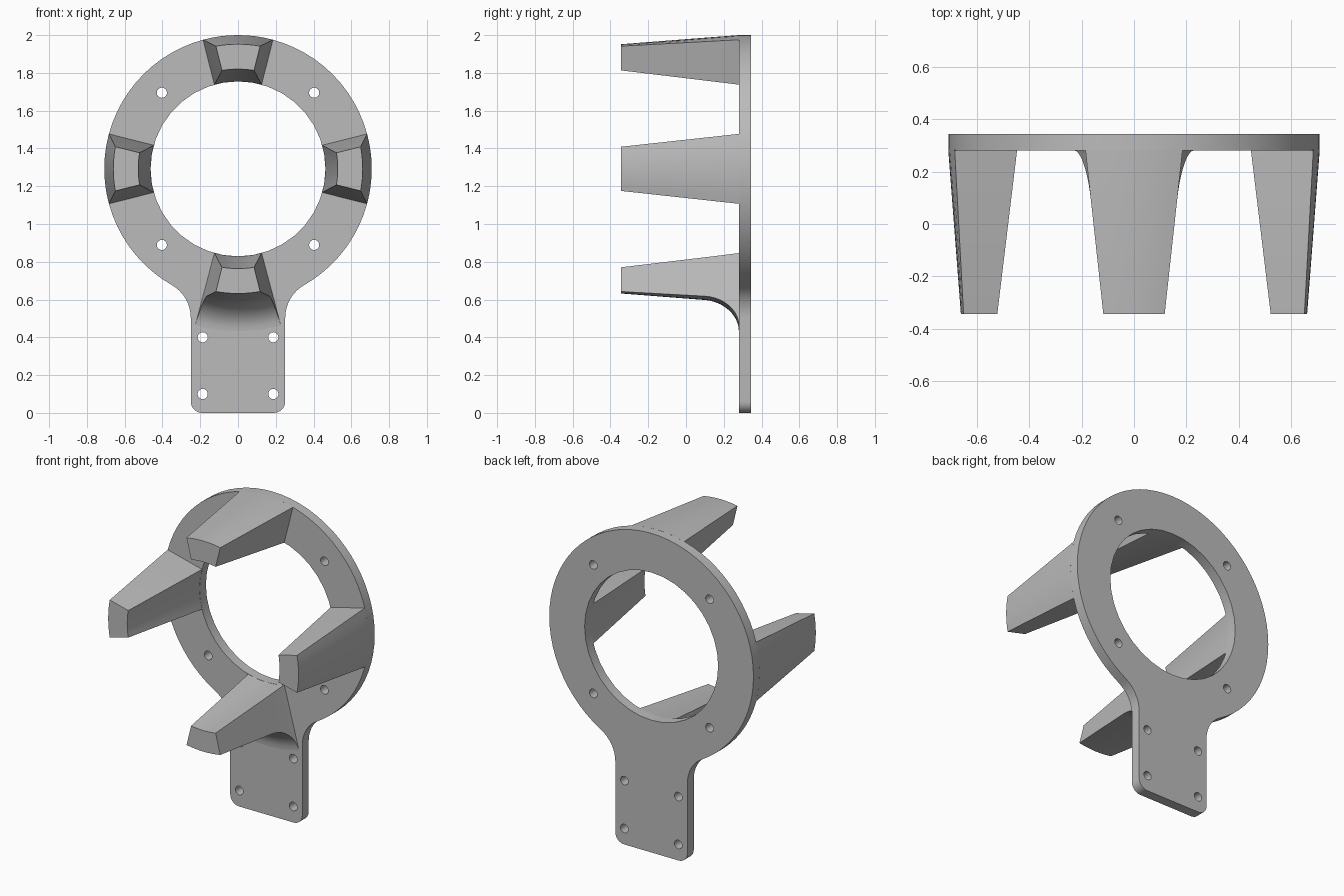
import bpy, bmesh
from math import sin, cos, pi, sqrt, atan2, radians
from mathutils import Matrix

if "Cube" in bpy.data.objects:
    bpy.data.objects.remove(bpy.data.objects["Cube"], do_unlink=True)

CZ, R_OUT, R_IN = 1.292, 0.708, 0.463      # ring centre height and radii
FRONT, BACK, TIP = 0.28, 0.343, -0.343     # plate faces and prong tip
HALF, FILLET, CORNER = 0.25, 0.2, 0.06     # tab half width and roundings

grey = bpy.data.materials.new("light grey")
grey.use_nodes = True
grey.diffuse_color = (0.5, 0.5, 0.5, 1)
grey.node_tree.nodes["Principled BSDF"].inputs["Base Color"].default_value = (0.5, 0.5, 0.5, 1)


def arc(cx, cz, r, a0, a1, n):
    return [(cx + r * cos(a0 + (a1 - a0) * i / n),
             cz + r * sin(a0 + (a1 - a0) * i / n)) for i in range(n + 1)]


def finish(obj):
    obj.data.materials.clear()
    obj.data.materials.append(grey)
    bpy.ops.object.select_all(action='DESELECT')
    obj.select_set(True)
    bpy.context.view_layer.objects.active = obj
    bpy.ops.object.shade_smooth_by_angle(angle=radians(30))


# Mounting plate: ring blended into a rounded tab
fx = HALF + FILLET
fz = CZ - sqrt((R_OUT + FILLET) ** 2 - fx ** 2)
a = atan2(fz - CZ, fx)
right = arc(HALF - CORNER, CORNER, CORNER, -pi / 2, 0, 6)
right += arc(fx, fz, FILLET, pi, a + pi, 8)
right += arc(0, CZ, R_OUT, a, pi / 2, 30)[1:]
outline = right + [(-x, z) for x, z in reversed(right[:-1])]

loops = [outline, arc(0, CZ, R_IN, 0, 2 * pi, 36)[:-1]]
holes = [(s * 0.403, CZ + t * 0.403) for s in (-1, 1) for t in (-1, 1)]
holes += [(s * 0.187, z) for s in (-1, 1) for z in (0.1, 0.4)]
loops += [arc(x, z, 0.027, 0, 2 * pi, 16)[:-1] for x, z in holes]

curve = bpy.data.curves.new("mounting_plate", 'CURVE')
curve.dimensions = '2D'
curve.fill_mode = 'BOTH'
curve.extrude = (BACK - FRONT) / 2
for loop in loops:
    spline = curve.splines.new('POLY')
    spline.points.add(len(loop) - 1)
    for p, (x, z) in zip(spline.points, loop):
        p.co = (x, z, 0, 1)
    spline.use_cyclic_u = True
plate = bpy.data.objects.new("mounting_plate", curve)
bpy.context.collection.objects.link(plate)
plate.rotation_euler.x = pi / 2
plate.location.y = (FRONT + BACK) / 2
bpy.ops.object.select_all(action='DESELECT')
plate.select_set(True)
bpy.context.view_layer.objects.active = plate
bpy.ops.object.convert(target='MESH')
bm = bmesh.new()
bm.from_mesh(plate.data)
bmesh.ops.remove_doubles(bm, verts=bm.verts, dist=1e-5)
bmesh.ops.recalc_face_normals(bm, faces=bm.faces)
bm.to_mesh(plate.data)
bm.free()
finish(plate)


# Tapered prongs, each lofted through curved wedge sections
def section(y, flare=0):
    t = (y - TIP) / (FRONT - TIP)
    ri, wi = 0.528 + (R_IN - 0.528) * t, 0.085 + 0.04 * t
    ro, wo = 0.66 + (R_OUT - 0.66) * t + flare, 0.117 + 0.068 * t + 0.276 * flare
    row = [i / 4 - 1 for i in range(9)]
    pts = [(wo * u, sqrt(ro ** 2 - (wo * u) ** 2)) for u in row]
    pts += [(-wi * u, sqrt(ri ** 2 - (wi * u) ** 2)) for u in row]
    return [(x, y, z) for x, z in pts]


def prong(name, angle, flared=False):
    rings = [section(TIP)]
    if flared:
        # Concave fillet running from the prong down onto the tab
        for i in range(11):
            b = pi / 2 * i / 10
            rings.append(section(FRONT - 0.18 * (1 - sin(b)), 0.152 * (1 - cos(b))))
    else:
        rings.append(section(FRONT))
    rings.append([(x, FRONT + 0.004, z) for x, y, z in rings[-1]])
    bm = bmesh.new()
    vs = [[bm.verts.new(p) for p in ring] for ring in rings]
    n = len(vs[0])
    for lo, hi in zip(vs, vs[1:]):
        for i in range(n):
            j = (i + 1) % n
            bm.faces.new((lo[i], lo[j], hi[j], hi[i]))
    bm.faces.new(vs[0])
    bm.faces.new(vs[-1])
    bmesh.ops.recalc_face_normals(bm, faces=bm.faces)
    bm.transform(Matrix.Translation((0, 0, CZ)) @ Matrix.Rotation(angle, 4, 'Y'))
    mesh = bpy.data.meshes.new(name)
    bm.to_mesh(mesh)
    bm.free()
    obj = bpy.data.objects.new(name, mesh)
    bpy.context.collection.objects.link(obj)
    finish(obj)


prong("top_prong", 0)
prong("left_prong", pi / 2)
prong("bottom_prong", pi, flared=True)
prong("right_prong", -pi / 2)
